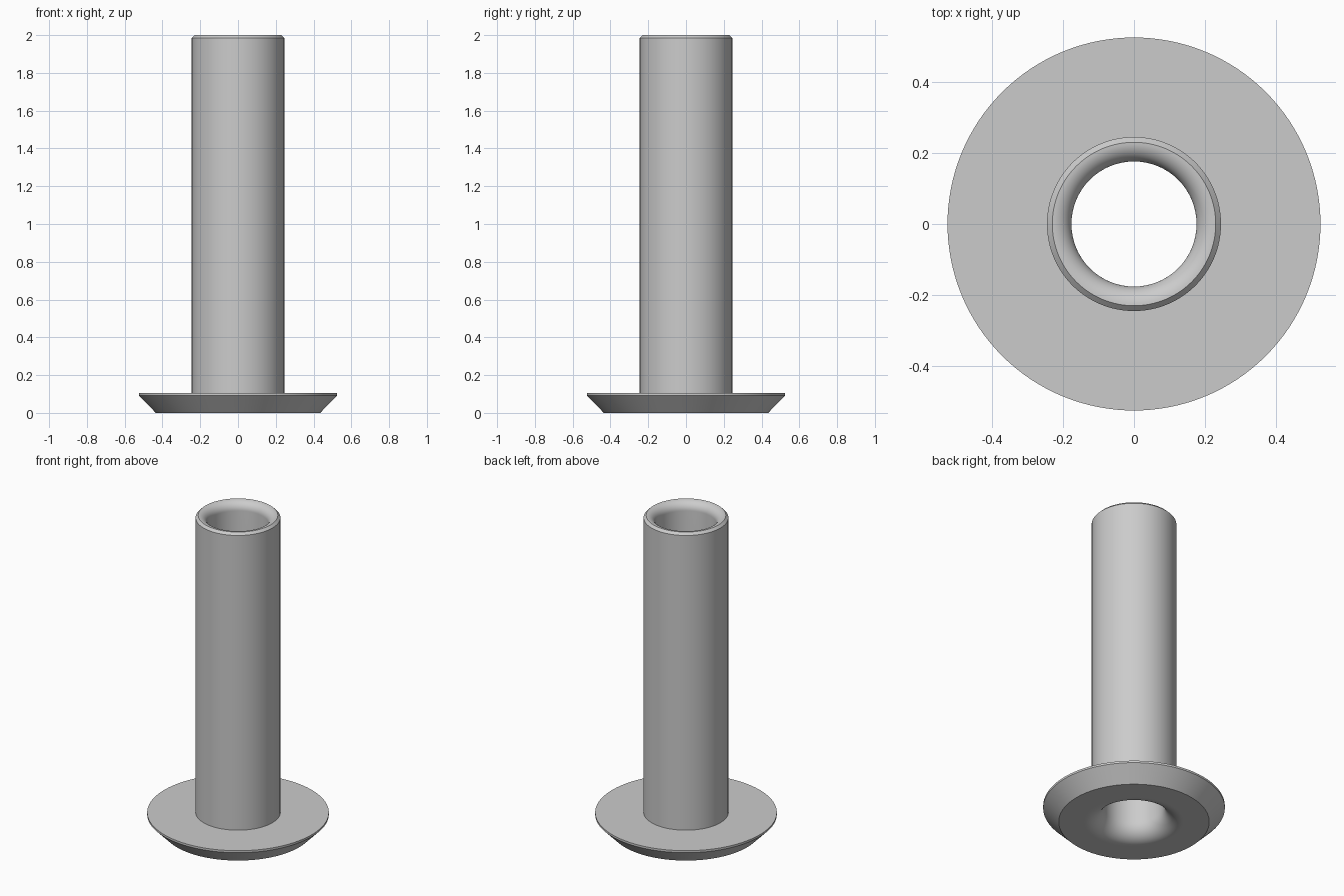
import bpy
import bmesh
import math

cube = bpy.data.objects.get("Cube")
if cube:
    bpy.data.objects.remove(cube, do_unlink=True)

SEGMENTS = 128
HEIGHT = 2.0
BORE = 0.176
TOP_FILLET = 0.054
BOTTOM_FILLET = 0.105

# Single grey metal
grey = bpy.data.materials.new("grey metal")
grey.use_nodes = True
colour = (0.6, 0.6, 0.6, 1)
grey.diffuse_color = colour
grey.node_tree.nodes["Principled BSDF"].inputs["Base Color"].default_value = colour


def arc(cx, cz, radius, start, end, steps=12):
    """Points on an arc in the radius/height plane, angles in degrees."""
    points = []
    for i in range(steps + 1):
        a = math.radians(start + (end - start) * i / steps)
        points.append((cx + radius * math.cos(a), cz + radius * math.sin(a)))
    return points


def lathe(name, profile):
    """Revolve a closed profile around the z axis."""
    bm = bmesh.new()
    rings = []
    for r, z in profile:
        rings.append([bm.verts.new((r * math.cos(t), r * math.sin(t), z))
                      for t in (math.tau * k / SEGMENTS for k in range(SEGMENTS))])
    for i, ring in enumerate(rings):
        after = rings[(i + 1) % len(rings)]
        for k in range(SEGMENTS):
            n = (k + 1) % SEGMENTS
            bm.faces.new((ring[k], ring[n], after[n], after[k]))
    bmesh.ops.recalc_face_normals(bm, faces=bm.faces)
    mesh = bpy.data.meshes.new(name)
    bm.to_mesh(mesh)
    bm.free()
    mesh.materials.append(grey)
    obj = bpy.data.objects.new(name, mesh)
    bpy.context.collection.objects.link(obj)
    bpy.ops.object.select_all(action="DESELECT")
    obj.select_set(True)
    bpy.context.view_layer.objects.active = obj
    bpy.ops.object.shade_smooth_by_angle(angle=math.radians(25))
    return obj


# Flange underside, bevelled rim, flange top, tube wall and top chamfer
outside = [(0.29, 0), (0.435, 0), (0.525, 0.092), (0.525, 0.105),
           (0.245, 0.105), (0.245, HEIGHT - 0.015)]

# Rounded mouth at the top, straight bore, wider flare at the bottom
mouth = arc(BORE + TOP_FILLET, HEIGHT - TOP_FILLET, TOP_FILLET, 90, 180)
flare = arc(BORE + BOTTOM_FILLET, BOTTOM_FILLET, BOTTOM_FILLET, 180, 270)

lathe("flanged_sleeve", outside + mouth + flare)
